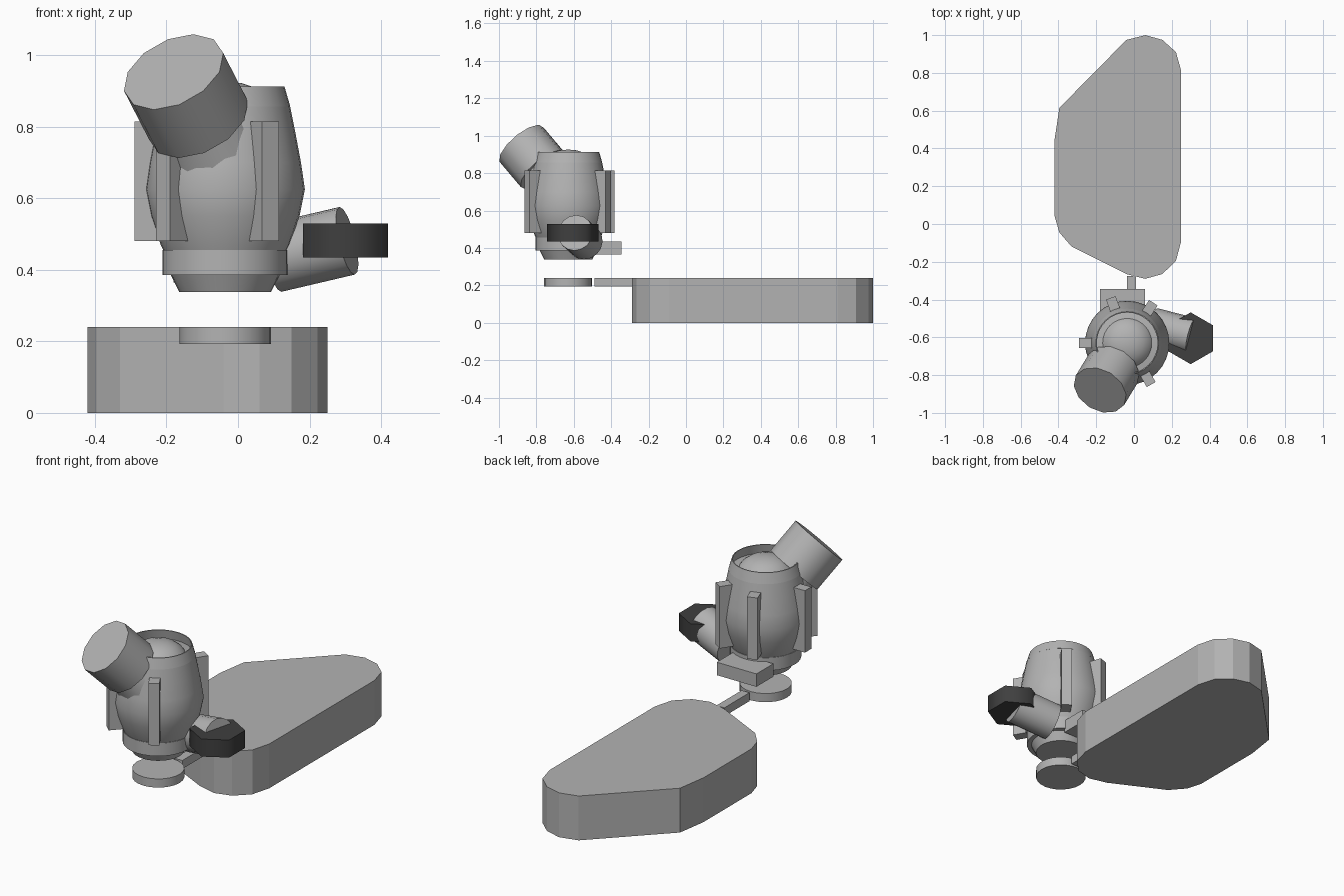
import bpy, bmesh, math
from mathutils import Vector, Matrix

if "Cube" in bpy.data.objects:
    bpy.data.objects.remove(bpy.data.objects["Cube"])

CX, CY = -0.036, -0.63   # axis of the pod body


def material(name, v):
    m = bpy.data.materials.new(name)
    m.diffuse_color = (v, v, v, 1)
    m.use_nodes = True
    m.node_tree.nodes["Principled BSDF"].inputs["Base Color"].default_value = m.diffuse_color
    return m


GREY = material("mid_grey", .45)
DARK = material("dark_grey", .05)


def finish(bm, name, smooth=0, mat=GREY):
    bmesh.ops.recalc_face_normals(bm, faces=bm.faces[:])
    me = bpy.data.meshes.new(name)
    bm.to_mesh(me)
    bm.free()
    me.materials.append(mat)
    ob = bpy.data.objects.new(name, me)
    bpy.context.collection.objects.link(ob)
    if smooth:
        bpy.ops.object.select_all(action='DESELECT')
        ob.select_set(True)
        bpy.context.view_layer.objects.active = ob
        bpy.ops.object.shade_smooth_by_angle(angle=math.radians(smooth))
    return ob


def prism(name, pts, z0, z1):
    bm = bmesh.new()
    lower = [bm.verts.new((x, y, z0)) for x, y in pts]
    upper = [bm.verts.new((x, y, z1)) for x, y in pts]
    bm.faces.new(lower)
    bm.faces.new(upper)
    for i in range(len(pts)):
        bm.faces.new((lower[i - 1], lower[i], upper[i], upper[i - 1]))
    return finish(bm, name)


def box(name, lo, hi, pivot=(0, 0, 0), angle=0):
    bm = bmesh.new()
    lo, hi = Vector(lo), Vector(hi)
    m = (Matrix.Translation(pivot) @ Matrix.Rotation(angle, 4, 'Z')
         @ Matrix.Translation((lo + hi) / 2) @ Matrix.Diagonal((*(hi - lo), 1)))
    bmesh.ops.create_cube(bm, size=1, matrix=m)
    return finish(bm, name)


def lathe(name, profile, closed=False, sides=32):
    bm = bmesh.new()
    vs = [bm.verts.new((CX + r, CY, z)) for r, z in profile]
    es = [bm.edges.new(p) for p in zip(vs, vs[1:])]
    if closed:
        es.append(bm.edges.new((vs[-1], vs[0])))
    bmesh.ops.spin(bm, geom=vs + es, cent=(CX, CY, 0), axis=(0, 0, 1),
                   angle=math.tau, steps=sides, use_duplicate=False)
    bmesh.ops.remove_doubles(bm, verts=bm.verts[:], dist=1e-4)
    return finish(bm, name, 35)


def rod(name, a, b, r1, r2, sides, smooth=35, mat=GREY, roll=0):
    a, b = Vector(a), Vector(b)
    bm = bmesh.new()
    m = (Matrix.Translation((a + b) / 2)
         @ (b - a).to_track_quat('Z', 'Y').to_matrix().to_4x4()
         @ Matrix.Rotation(roll, 4, 'Z'))
    bmesh.ops.create_cone(bm, cap_ends=True, segments=sides, radius1=r1,
                          radius2=r2, depth=(b - a).length, matrix=m)
    return finish(bm, name, smooth, mat)


# base slab with rounded corners
prism("base_slab", [(-.42, .45), (-.42, .04), (-.395, -.045), (-.33, -.12),
                    (-.04, -.265), (.06, -.29), (.15, -.265), (.222, -.195),
                    (.25, -.09), (.25, .81), (.222, .91), (.15, .975),
                    (.06, 1.0), (-.04, .975), (-.395, .615)], 0, .24)

# link bar and docking disc
box("link_bar", (-.037, -.49, .193), (.01, -.275, .239))
rod("dock_disc", (CX, CY, .193), (CX, CY, .24), .128, .128, 24)

# pod: lower cone, collar, barrel with a small dome on top, and rim
lathe("lower_cone", [(0, .338), (.128, .338), (.152, .386), (0, .386)])
lathe("collar", [(0, .385), (.175, .385), (.175, .455), (0, .455)])
lathe("barrel", [(0, .42), (.155, .42), (.18, .47), (.208, .55), (.223, .625),
                 (.212, .70), (.197, .78), (.181, .86), (.13, .868),
                 (.118, .885), (.085, .909), (.045, .922), (0, .926)])
lathe("top_rim", [(.182, .857), (.166, .912), (.161, .912), (.172, .857)], True)

# fins around the barrel
for i, deg in enumerate((57, 110, 180, 227, 300)):
    box(f"fin_{i + 1}", (.18, -.027, .48), (.254, .027, .815),
        (CX, CY, 0), math.radians(deg))

# rear block
box("rear_block", (-.18, -.49, .364), (.057, -.345, .434))

# tilted drum and its neck
tip = Vector((-.18, -.88, .953))
d = Vector((.365, .6, -.71)).normalized()
rod("drum", tip, tip + d * .19, .15, .15, 12)
rod("drum_neck", tip + d * .185, tip + d * .265, .122, .148, 12)

# side pipe with dark hexagonal nut
rod("side_pipe", (.10, -.54, .433), (.305, -.592, .481), .097, .097, 16)
rod("hex_nut", (.30, -.605, .434), (.30, -.605, .529), .137, .137, 6,
    smooth=65, mat=DARK)
